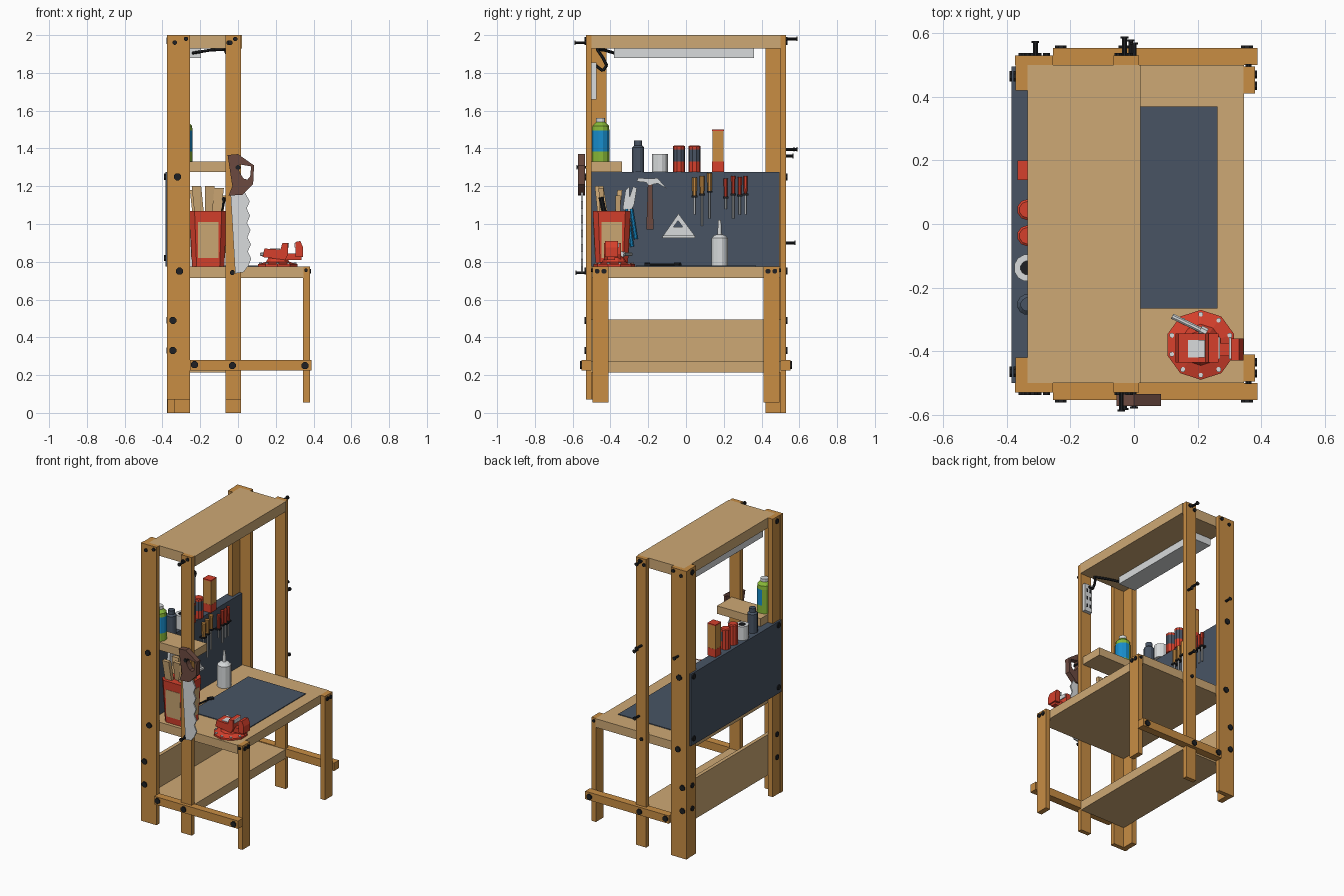
import bpy, bmesh, math
from mathutils import Vector

if "Cube" in bpy.data.objects:
    bpy.data.objects.remove(bpy.data.objects["Cube"])

def material(name, *rgb):
    m = bpy.data.materials.new(name)
    m.diffuse_color = [(c / 255 / 12.92 if c < 11 else ((c / 255 + 0.055) / 1.055) ** 2.4) for c in rgb] + [1]
    m.use_nodes = True
    m.node_tree.nodes["Principled BSDF"].inputs["Base Color"].default_value = m.diffuse_color
    return m

WOOD = material("orange wood", 200, 141, 68)
TAN = material("tan board", 206, 169, 117)
SLATE = material("dark slate", 72, 84, 100)
RED = material("red", 214, 64, 44)
GREY = material("light grey", 216, 219, 220)
BROWN = material("dark brown", 108, 74, 64)
BLACK = material("black", 30, 32, 35)
BLUE = material("blue", 24, 142, 205)
GREEN = material("green", 136, 184, 56)

def finish(name, bm, *mats):
    bmesh.ops.recalc_face_normals(bm, faces=bm.faces[:])
    me = bpy.data.meshes.new(name)
    bm.to_mesh(me)
    bm.free()
    for m in mats:
        me.materials.append(m)
    ob = bpy.data.objects.new(name, me)
    bpy.context.collection.objects.link(ob)
    return ob

def solid(name, mat, rows):
    """Closed skin over matching rings of points, capped at both ends."""
    bm = bmesh.new()
    rings = [[bm.verts.new(p) for p in r] for r in rows]
    n = len(rings[0])
    for a, b in zip(rings, rings[1:]):
        for i in range(n):
            bm.faces.new((a[i], a[(i + 1) % n], b[(i + 1) % n], b[i]))
    bm.faces.new(rings[0])
    bm.faces.new(rings[-1])
    return finish(name, bm, mat)

def box(name, mat, x0, x1, y0, y1, z0, z1):
    return solid(name, mat, [[(x0, y0, z), (x1, y0, z), (x1, y1, z), (x0, y1, z)] for z in (z0, z1)])

def rod(name, mat, p, q, r, r2=None, n=8):
    p, q = Vector(p), Vector(q)
    d = (q - p).normalized()
    u = d.orthogonal().normalized()
    v = d.cross(u)
    ang = [2 * math.pi * (i + 0.5) / n for i in range(n)]
    return solid(name, mat, [[c + (u * math.cos(a) + v * math.sin(a)) * s for a in ang]
                             for c, s in ((p, r), (q, r if r2 is None else r2))])

def place(axis, a, b, c):
    return (c, a, b) if axis == 'x' else (a, c, b)

def plate(name, mat, axis, pts, c0, c1):
    return solid(name, mat, [[place(axis, a, b, c) for a, b in pts] for c in (c0, c1)])

def frame(name, mat, axis, outer, inner, c0, c1):
    """Flat plate with a hole; outer and inner outlines match point for point."""
    bm = bmesh.new()
    loops = [[bm.verts.new(place(axis, a, b, c)) for a, b in pts]
             for pts, c in ((outer, c0), (outer, c1), (inner, c1), (inner, c0))]
    n = len(outer)
    for k in range(4):
        a, b = loops[k], loops[(k + 1) % 4]
        for i in range(n):
            bm.faces.new((a[i], a[(i + 1) % n], b[(i + 1) % n], b[i]))
    return finish(name, bm, mat)

def turned(name, x, y, prof, mats, bands, label=None, n=12, phase=0.5):
    """Lathe of (radius, z); bands give a material per step, label recolours the +x side of a step."""
    bm = bmesh.new()
    rings = [[bm.verts.new((x + r * math.cos((i + phase) * 2 * math.pi / n),
                            y + r * math.sin((i + phase) * 2 * math.pi / n), z)) for i in range(n)] for r, z in prof]
    for k, (a, b) in enumerate(zip(rings, rings[1:])):
        for i in range(n):
            f = bm.faces.new((a[i], a[(i + 1) % n], b[(i + 1) % n], b[i]))
            f.material_index = bands[k]
            if label and k == label[0] and f.calc_center_median().x > x - 0.2 * prof[k][0]:
                f.material_index = label[1]
    bm.faces.new(rings[0]).material_index = bands[0]
    bm.faces.new(rings[-1]).material_index = bands[-1]
    return finish(name, bm, *mats)

# timber frame, one side at a time
for s, side, foot in ((-1, "near", 0.07), (1, "far", 0.0)):
    def ybox(name, mat, x0, x1, a, b, z0, z1):
        box(side + "_" + name, mat, x0, x1, min(s * a, s * b), max(s * a, s * b), z0, z1)
    ybox("back_post_side", WOOD, -0.375, -0.255, 0.5, 0.53, foot, 2)
    ybox("back_post_rear", WOOD, -0.372, -0.335, 0.42, 0.5, foot, 2)
    ybox("middle_post", WOOD, -0.065, 0.015, 0.5, 0.53, foot, 2)
    ybox("front_leg", WOOD, 0.345, 0.38, 0.41, 0.495, 0.055, 0.775)
    ybox("bottom_rail", WOOD, -0.255, 0.388, 0.5, 0.553, 0.225, 0.28)
    # bolt heads on the side faces
    for x, z, r, y in ((-0.32, 1.25, .02, .53), (-0.31, .75, .02, .53), (-0.345, .49, .02, .53), (-0.345, .33, .02, .53),
                       (-0.23, .255, .02, .553), (-0.03, .25, .02, .553), (0.355, .25, .02, .553), (-0.335, 1.96, .012, .53),
                       (-0.275, 1.98, .012, .53), (-0.05, 1.96, .012, .53), (-0.015, 1.98, .012, .53),
                       (-0.03, .745, .012, .53), (0.36, .755, .01, .495)):
        rod(side + "_bolt", BLACK, (x, s * y, z), (x, s * (y + 0.008), z), r)
    # bolt heads on the front and back faces
    for y in (0.435, 0.47):
        rod("front_leg_bolt", BLACK, (0.38, s * y, 0.75), (0.387, s * y, 0.75), 0.014)
    for z, x in ((1.25, -.385), (0.82, -.385), (0.49, -.372), (0.33, -.372), (1.97, -.372)):
        rod("back_bolt", BLACK, (x, s * 0.465, z), (x - 0.007, s * 0.465, z), 0.018)

# pegs sticking out of the posts
for x, s, z, end in ((-0.03, 1, 1.98, .59), (-0.03, 1, 1.395, .59), (0, 1, 1.36, .57), (-0.01, 1, .9, .58),
                     (-0.31, 1, 1.395, .575), (-0.04, -1, 1.96, .59), (-0.03, -1, .742, .585), (0, -1, 1.3, .58)):
    rod("hanging_peg", BLACK, (x, s * 0.53, z), (x, s * end, z), 0.008)
    rod("peg_head", BLACK, (x, s * (end - 0.006), z), (x, s * end, z), 0.013)

# boards and shelves
box("top_shelf", TAN, -0.335, 0.02, -0.5, 0.5, 1.93, 2)
box("worktop", TAN, -0.335, 0.346, -0.5, 0.5, 0.715, 0.775)
box("cutting_mat", SLATE, -0.18, 0.262, -0.265, 0.37, 0.775, 0.78)
box("lower_shelf", TAN, -0.335, 0.015, -0.5, 0.5, 0.213, 0.275)
box("lower_back_panel", TAN, -0.335, -0.31, -0.5, 0.5, 0.275, 0.495)
box("tool_board", SLATE, -0.385, -0.315, -0.5, 0.495, 0.776, 1.275)
box("small_shelf", TAN, -0.335, -0.0, -0.5, -0.34, 1.275, 1.33)

# lamp, cable and power strip
box("lamp", GREY, -0.325, -0.195, -0.38, 0.36, 1.88, 1.93)
path = [(-.24, -.38, 1.905), (-.15, -.43, 1.92), (-.07, -.47, 1.925), (-.05, -.44, 1.88), (-.03, -.42, 1.84),
        (-.03, -.44, 1.81), (-.03, -.485, 1.845)]
for p, q in zip(path, path[1:]):
    rod("cable", BLACK, p, q, 0.008, n=6)
box("power_strip", GREY, -0.055, 0.005, -0.5, -0.475, 1.66, 1.855)
for z in (1.70, 1.755, 1.81):
    for x in (-0.037, -0.013):
        box("socket_slot", BLACK, x - 0.006, x + 0.006, -0.475, -0.473, z - 0.012, z + 0.012)

# hand saw on the near middle post
frame("saw_handle", BROWN, 'y',
      [(-.055, 1.365), (.0, 1.37), (.085, 1.31), (.08, 1.21), (.025, 1.155), (-.05, 1.15), (-.03, 1.2)],
      [(-.0, 1.3), (.012, 1.315), (.07, 1.305), (.064, 1.25), (.05, 1.235), (.03, 1.24), (.01, 1.27)], -0.573, -0.535)
teeth = [((0.045 if i % 2 else 0.062) + 0.001 * i, 1.12 - 0.038 * i) for i in range(10)]
plate("saw_blade", GREY, 'y', [(-.04, 1.17), (.035, 1.17)] + teeth + [(.03, .745), (-.015, .738)], -0.556, -0.546)

# octagonal red bin with tan panels and offcuts inside
cx, cy = -0.158, -0.393
def octagon(r, z):
    c = r * 0.72
    return [(cx + a, cy + b, z) for a, b in ((r, -c), (r, c), (c, r), (-c, r), (-r, c), (-r, -c), (-c, -r), (c, -r))]
solid("bin", RED, [octagon(0.085, 0.776), octagon(0.1, 1.07)])
for dx, dy in ((1, 0), (-1, 0), (0, 1), (0, -1)):
    solid("bin_panel", TAN, [[(cx + dx * (r + o) - dy * w, cy + dy * (r + o) + dx * w, z)
                              for o, w in ((-.004, -.055), (.002, -.055), (.002, .055), (-.004, .055))]
                             for r, z in ((0.0872, 0.82), (0.0969, 1.01))])
for i, (x, y, tx, ty, h) in enumerate(((-.2, -.45, -.02, -.02, 1.2), (-.12, -.44, .02, -.01, 1.19), (-.21, -.37, -.02, .02, 1.18),
                                       (-.15, -.42, .0, -.03, 1.2), (-.11, -.36, .02, .0, 1.15))):
    solid("offcut", TAN, [[(x + t * tx + a, y + t * ty + b, z) for a, b in ((-.025, -.013), (.025, -.013), (.025, .013), (-.025, .013))]
                          for t, z in ((0, 1.0), (1, h))])
rod("bin_tool_handle", BLACK, (-.1, -.43, 1.05), (-.075, -.45, 1.14), 0.014)

# pliers, hammer and triangle square hung on the board
B = -0.315
plate("pliers_jaws", GREY, 'x', [(-.335, 1.08), (-.30, 1.06), (-.275, 1.1), (-.26, 1.19), (-.28, 1.2), (-.3, 1.14), (-.3, 1.2), (-.32, 1.18)], B, B + .02)
for a, b in (((-.315, 1.08), (-.285, .88)), ((-.29, 1.08), (-.265, .92))):
    rod("pliers_grip", BLUE, (B + .012, *a), (B + .012, *b), 0.011)
plate("hammer_head", GREY, 'x', [(-.26, 1.225), (-.255, 1.245), (-.2, 1.24), (-.15, 1.243), (-.1, 1.185), (-.15, 1.215), (-.2, 1.205), (-.21, 1.22)], B, B + .035)
plate("hammer_handle", BROWN, 'x', [(-.21, .97), (-.172, .97), (-.178, 1.21), (-.202, 1.21)], B + .005, B + .03)
frame("triangle_square", GREY, 'x', [(-.13, .925), (.052, .93), (-.04, 1.055)], [(-.066, .985), (-.018, .985), (-.042, 1.018)], B, B + .012)
box("square_fence", GREY, B, B + 0.025, -0.125, 0.048, 0.925, 0.94)

# screwdrivers
for y, top, tip, mat in ((.045, 1.245, 1.05, WOOD), (.085, 1.255, .99, WOOD), (.125, 1.27, 1.03, WOOD), (.21, 1.24, 1.08, RED),
                         (.25, 1.255, 1.03, RED), (.285, 1.25, 1.05, RED), (.315, 1.255, 1.05, RED)):
    r = 0.015 if mat is WOOD else 0.012
    rod("screwdriver_handle", mat, (B + .02, y, top - .1), (B + .02, y, top), r * 0.8, r)
    rod("screwdriver_shaft", GREY, (B + .02, y, tip), (B + .02, y, top - .1), 0.006, n=6)
    box("screwdriver_hook", BLACK, B, B + .035, y - .015, y + .015, top - .104, top - .094)

# bottles and cans along the top
X = -0.335
turned("spray_bottle", -0.287, -0.452, [(.048, 1.33), (.048, 1.385), (.048, 1.495), (.045, 1.52), (.025, 1.54), (.025, 1.56)],
       [GREEN, BLUE, GREY], [0, 0, 0, 0, 2], (1, 1))
turned("dark_bottle", X, -0.253, [(.033, 1.275), (.033, 1.405), (.022, 1.415), (.022, 1.442)], [SLATE, GREY], [0, 0, 0])
turned("tape_roll", X, -0.138, [(.043, 1.275), (.043, 1.37), (.022, 1.37), (.022, 1.345)], [GREY, BLACK], [0, 0, 1])
for y in (-0.037, 0.045):
    turned("paint_can", X, y, [(.033, 1.275), (.033, 1.33), (.033, 1.395), (.033, 1.41), (.026, 1.415)],
           [RED, SLATE], [0, 0, 0, 0], (1, 1), 10)
box("tall_carton_base", RED, X - .032, X + .03, 0.138, 0.2, 1.275, 1.33)
box("tall_carton", WOOD, X - .031, X + .029, 0.139, 0.199, 1.33, 1.494)
box("tall_carton_lid", RED, X - .032, X + .03, 0.138, 0.2, 1.492, 1.5)

# glue bottle and a flat dark tool on the worktop
turned("glue_bottle", -0.23, 0.178, [(.045, .776), (.045, .925), (.03, .94), (.012, .945), (.008, 1.02)], [GREY], [0] * 4)
rod("flat_tool_bar", BLACK, (-.2, -.2, .785), (-.18, -.05, .785), 0.006)
for p, q in (((-.2, -.22, .785), (-.2, -.19, .785)), ((-.19, -.06, .785), (-.17, -.03, .785))):
    rod("flat_tool_end", BLACK, p, q, 0.012)

# bench vise
vx, vy = 0.21, -0.38
turned("vise_base", vx, vy, [(.11, .775), (.11, .787), (.065, .8), (.045, .83)], [RED], [0, 0, 0], n=10)
for i in range(10):
    a = (i + 0.5) * math.pi / 5
    rod("vise_bolt", GREY, (vx + .096 * math.cos(a), vy + .096 * math.sin(a), .785), (vx + .096 * math.cos(a), vy + .096 * math.sin(a), .796), 0.008)
plate("vise_body", RED, 'y', [(.13, .825), (.25, .81), (.265, .84), (.265, .9), (.235, .9), (.225, .865), (.14, .87)], -0.435, -0.345)
box("vise_anvil", GREY, 0.17, 0.223, -0.42, -0.365, 0.86, 0.871)
box("vise_slide", RED, 0.25, 0.335, -0.415, -0.375, 0.81, 0.845)
plate("vise_front_jaw", RED, 'y', [(.305, .825), (.345, .825), (.345, .875), (.33, .91), (.305, .905)], -0.43, -0.36)
for x in (0.265, 0.299):
    box("vise_jaw_plate", GREY, x, x + 0.006, -0.425, -0.355, 0.875, 0.9)
rod("vise_lever", GREY, (.12, -.29, .84), (.22, -.338, .84), 0.009)
rod("vise_lever_knob", GREY, (.208, -.332, .84), (.228, -.342, .84), 0.015)
